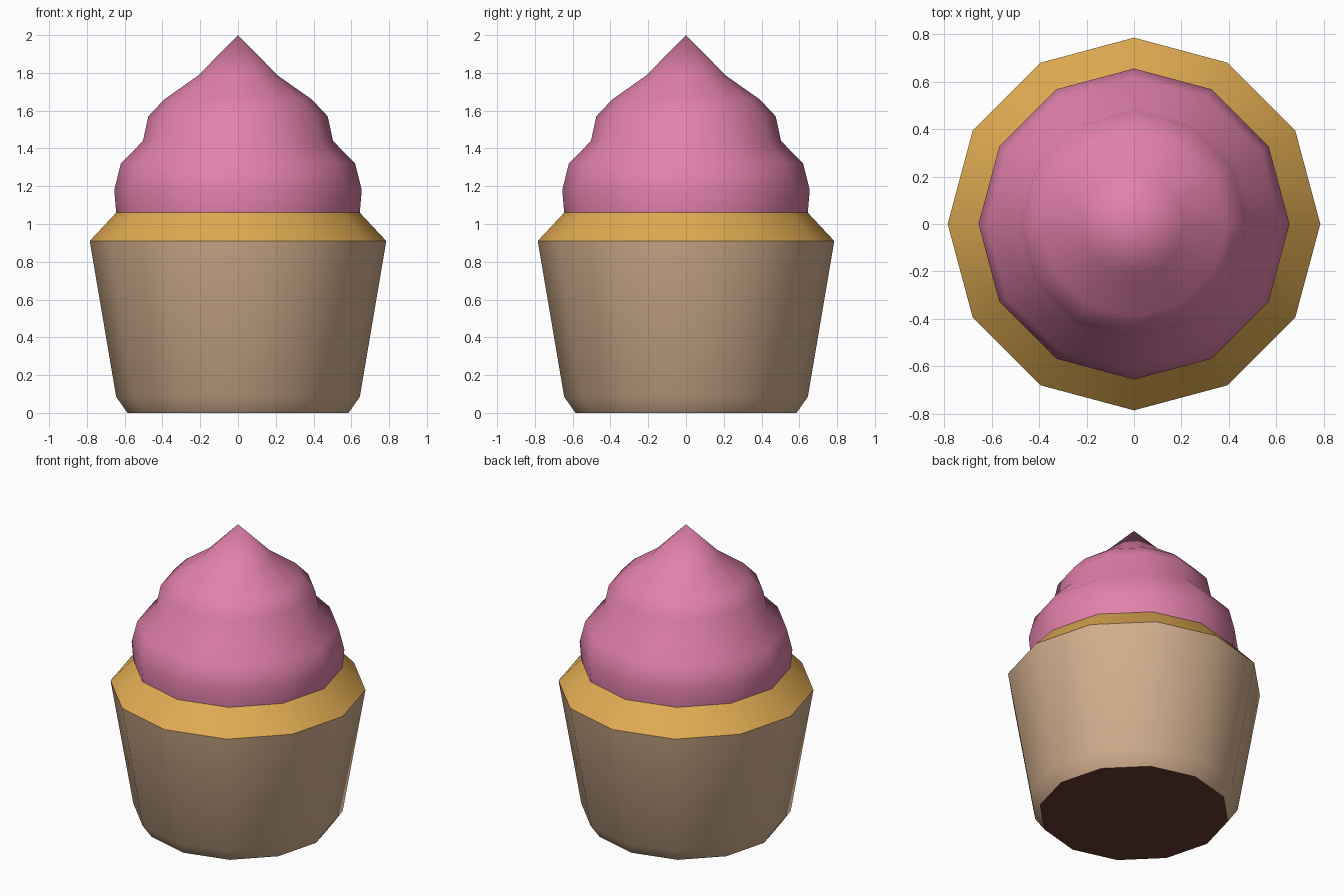
import bpy, bmesh, math

if "Cube" in bpy.data.objects:
    bpy.data.objects.remove(bpy.data.objects["Cube"])

SIDES = 12


def material(name, rgb):
    m = bpy.data.materials.new(name)
    m.diffuse_color = (*rgb, 1.0)
    m.use_nodes = True
    m.node_tree.nodes["Principled BSDF"].inputs["Base Color"].default_value = m.diffuse_color
    return m


def lathe(name, profile, mat, smooth=True):
    """Revolve (radius, height) points round z; radius 0 becomes one point."""
    bm = bmesh.new()
    rings = []
    for r, z in profile:
        if r == 0:
            rings.append([bm.verts.new((0, 0, z))] * SIDES)
        else:
            rings.append([bm.verts.new((r * math.cos(math.tau * i / SIDES),
                                        r * math.sin(math.tau * i / SIDES), z))
                          for i in range(SIDES)])
    for low, high in zip(rings, rings[1:]):
        for i in range(SIDES):
            j = (i + 1) % SIDES
            corners = [low[i], low[j], high[j], high[i]]
            face = bm.faces.new(list(dict.fromkeys(corners)))
            face.smooth = smooth
    me = bpy.data.meshes.new(name)
    bm.to_mesh(me)
    bm.free()
    me.materials.append(mat)
    ob = bpy.data.objects.new(name, me)
    bpy.context.collection.objects.link(ob)
    return ob


paper = material("tan paper", (0.65, 0.43, 0.27))
sponge = material("golden sponge", (0.75, 0.41, 0.085))
pink = material("pink frosting", (0.76, 0.22, 0.41))
brown = material("dark brown base", (0.14, 0.045, 0.03))

# Flat underside
lathe("base", [(0, 0), (0.585, 0)], brown, smooth=False)
# Tapered paper cup
lathe("wrapper", [(0.585, 0), (0.645, 0.085), (0.785, 0.91)], paper)
# Sloping cake rim
lathe("cake_rim", [(0.785, 0.91), (0.645, 1.06)], sponge)
# Two-tier swirl with a pointed tip
lathe("frosting", [(0.645, 1.06), (0.655, 1.18), (0.62, 1.32), (0.503, 1.44),
                   (0.475, 1.57), (0.39, 1.66), (0.212, 1.785), (0, 2.0)], pink)
